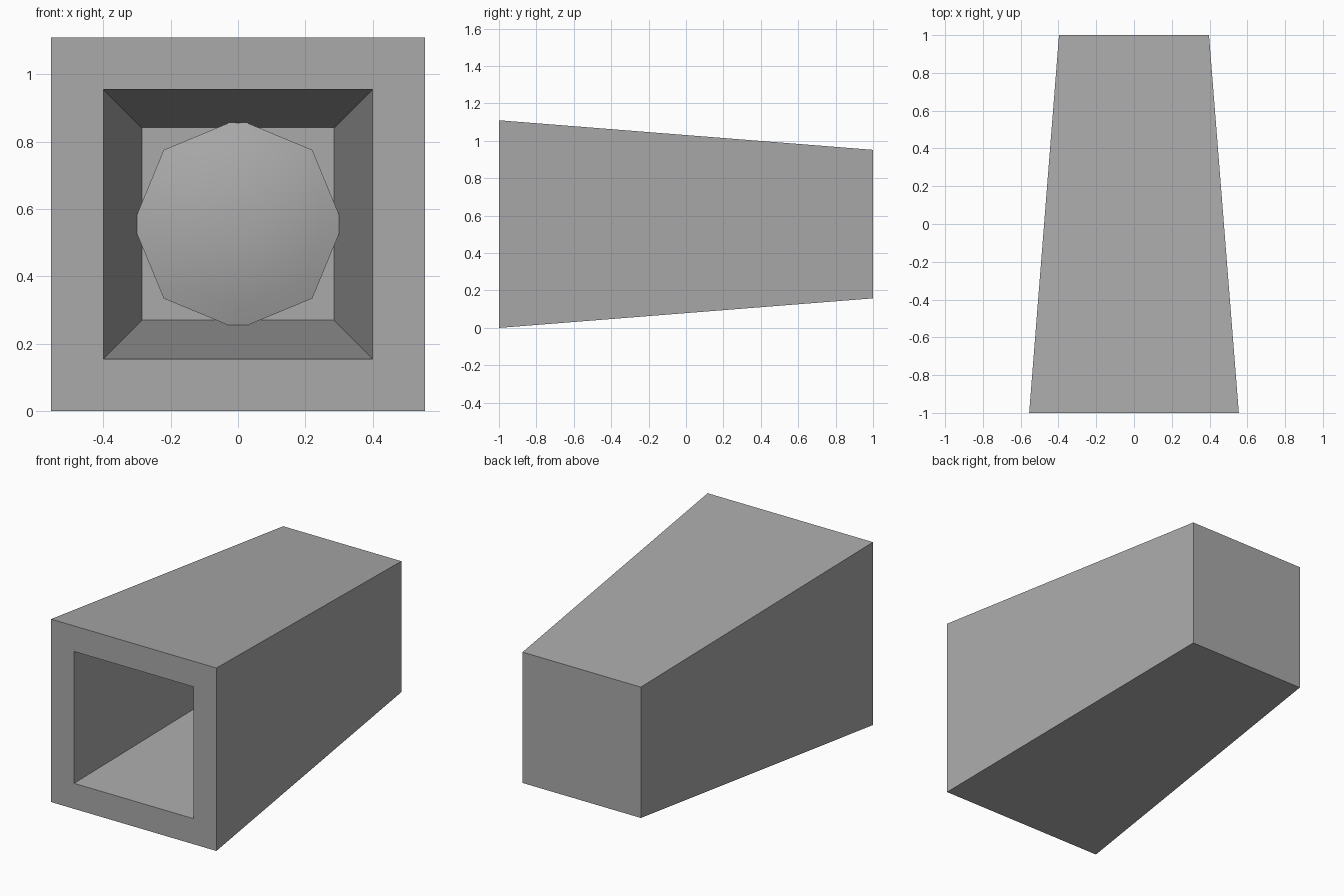
import bpy, bmesh, math

if "Cube" in bpy.data.objects:
    bpy.data.objects.remove(bpy.data.objects["Cube"])

grey = bpy.data.materials.new("plain_grey")
grey.use_nodes = True
colour = (0.4, 0.4, 0.4, 1)
grey.diffuse_color = colour
grey.node_tree.nodes["Principled BSDF"].inputs["Base Color"].default_value = colour

MID_Z = 0.555


def loft(name, rings, sides, turn, caps):
    """Join regular polygons, given as (y, corner radius), along the y axis."""
    bm = bmesh.new()
    loops = []
    for y, r in rings:
        loops.append([bm.verts.new((r * math.cos(turn + math.tau * i / sides), y,
                                    MID_Z + r * math.sin(turn + math.tau * i / sides)))
                      for i in range(sides)])
    for a, b in zip(loops, loops[1:]):
        for i in range(sides):
            j = (i + 1) % sides
            bm.faces.new((a[i], a[j], b[j], b[i]))
    for cap in caps:
        bm.faces.new(loops[cap])
    bmesh.ops.recalc_face_normals(bm, faces=bm.faces)
    mesh = bpy.data.meshes.new(name)
    bm.to_mesh(mesh)
    bm.free()
    mesh.materials.append(grey)
    obj = bpy.data.objects.new(name, mesh)
    bpy.context.collection.objects.link(obj)
    return obj


# Tapered square housing: back cap, outer walls, front rim, recess and its floor
diag = math.sqrt(2)
loft("tapered_housing",
     [(y, half * diag) for y, half in
      ((1, 0.397), (-1, 0.555), (-1, 0.4), (0.85, 0.285))],
     4, math.pi / 4, (0, -1))

# Eight-sided lens seated deep in the recess, with a shallow domed face
RADIUS, RIM_Y, TILT = 0.312, 0.61, math.radians(20)
curve = RADIUS / math.sin(TILT)
dome = [(RIM_Y - curve * (math.cos(a) - math.cos(TILT)), curve * math.sin(a))
        for a in (TILT * k / 5 for k in range(1, 6))]
lens = loft("lens", dome + [(0.85, RADIUS)], 8, 0, (0, -1))

bpy.ops.object.select_all(action="DESELECT")
lens.select_set(True)
bpy.context.view_layer.objects.active = lens
bpy.ops.object.shade_smooth_by_angle(angle=math.radians(40))
